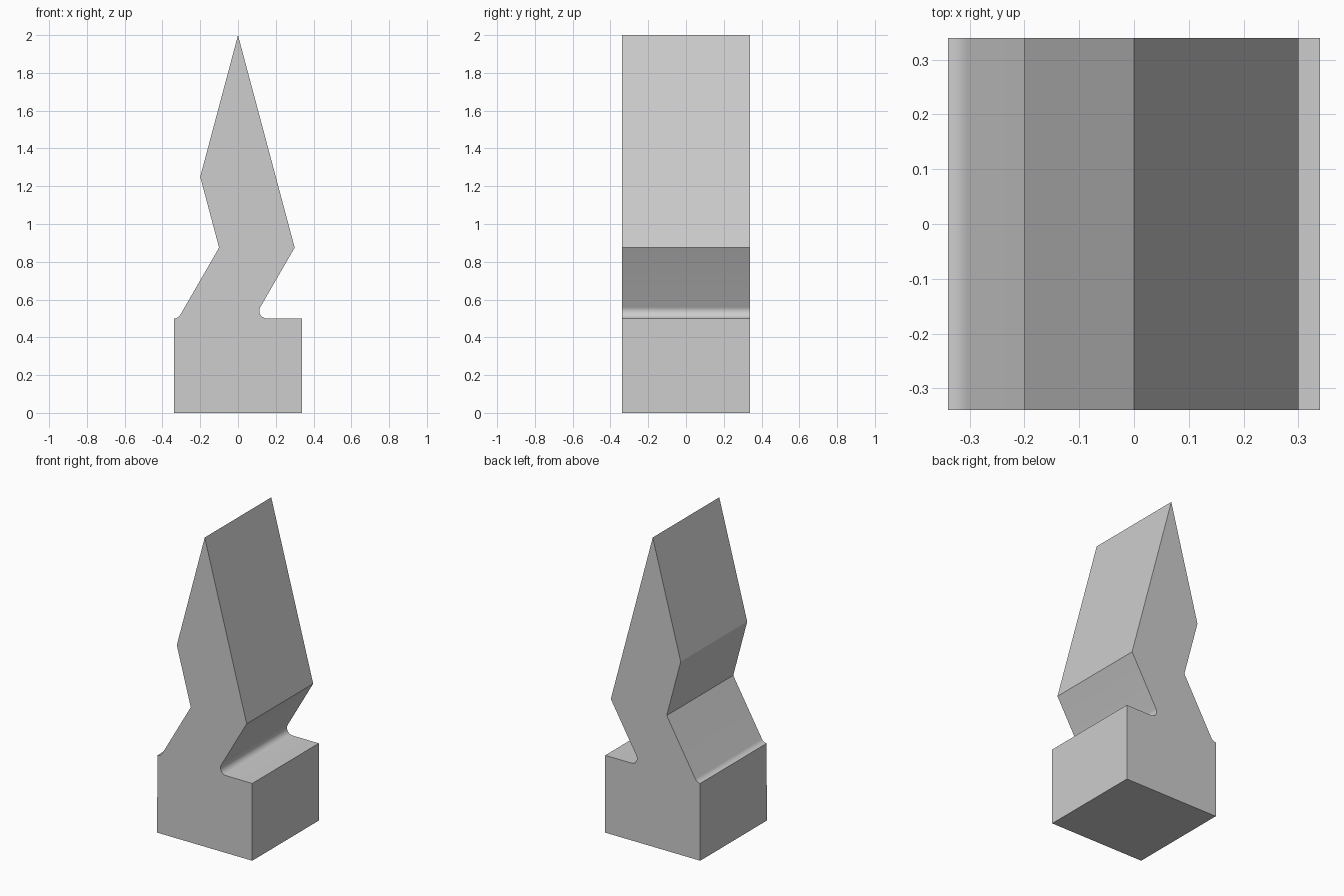
import bpy, bmesh, math
from mathutils import Vector

cube = bpy.data.objects.get("Cube")
if cube:
    bpy.data.objects.remove(cube, do_unlink=True)

HALF = 0.34      # half width and half depth of the block
BASE = 0.5       # height of the block
SHOULDER = 0.875 # height where the neck meets the blade
RADIUS = 0.04    # fillet radius at the neck root
RUN = (SHOULDER - BASE) / math.tan(math.radians(60))


def fillet(prev, corner, nxt, radius, steps=12):
    """Points of an arc rounding the corner between two profile edges."""
    c = Vector(corner)
    u, v = (Vector(prev) - c).normalized(), (Vector(nxt) - c).normalized()
    half = u.angle(v) / 2
    centre = c + (u + v).normalized() * radius / math.sin(half)
    start = c + u * radius / math.tan(half) - centre
    end = c + v * radius / math.tan(half) - centre
    first = math.atan2(start.y, start.x)
    sweep = math.atan2(start.x * end.y - start.y * end.x, start.dot(end))
    angles = [first + sweep * i / steps for i in range(steps + 1)]
    return [centre + radius * Vector((math.cos(a), math.sin(a))) for a in angles]


# Profile of block, leaning neck and pointed blade
right_edge, left_edge = (HALF, BASE), (-HALF, BASE)
right_tip, left_notch = (0.3, SHOULDER), (-0.1, SHOULDER)
right_root, left_root = (0.3 - RUN, BASE), (-0.1 - RUN, BASE)
profile = [(-HALF, 0), (HALF, 0), right_edge]
profile += fillet(right_edge, right_root, right_tip, RADIUS)
profile += [right_tip, (0, 2), (-0.2, 1.25), left_notch]
profile += fillet(left_notch, left_root, left_edge, RADIUS)
profile += [left_edge]

# Extrude the profile front to back
bm = bmesh.new()
front = bm.faces.new([bm.verts.new((x, -HALF, z)) for x, z in profile])
extruded = bmesh.ops.extrude_face_region(bm, geom=[front], use_keep_orig=True)
moved = [g for g in extruded["geom"] if isinstance(g, bmesh.types.BMVert)]
bmesh.ops.translate(bm, verts=moved, vec=(0, 2 * HALF, 0))
bmesh.ops.remove_doubles(bm, verts=bm.verts, dist=0.001)
bmesh.ops.recalc_face_normals(bm, faces=bm.faces)
mesh = bpy.data.meshes.new("pointed_block")
bm.to_mesh(mesh)
bm.free()

# Plain grey material
grey = bpy.data.materials.new("light grey")
grey.use_nodes = True
colour = (0.61, 0.61, 0.61, 1)
grey.diffuse_color = colour
grey.node_tree.nodes["Principled BSDF"].inputs["Base Color"].default_value = colour
mesh.materials.append(grey)

block = bpy.data.objects.new("pointed_block", mesh)
bpy.context.collection.objects.link(block)
bpy.ops.object.select_all(action="DESELECT")
block.select_set(True)
bpy.context.view_layer.objects.active = block
bpy.ops.object.shade_smooth_by_angle(angle=math.radians(20))
